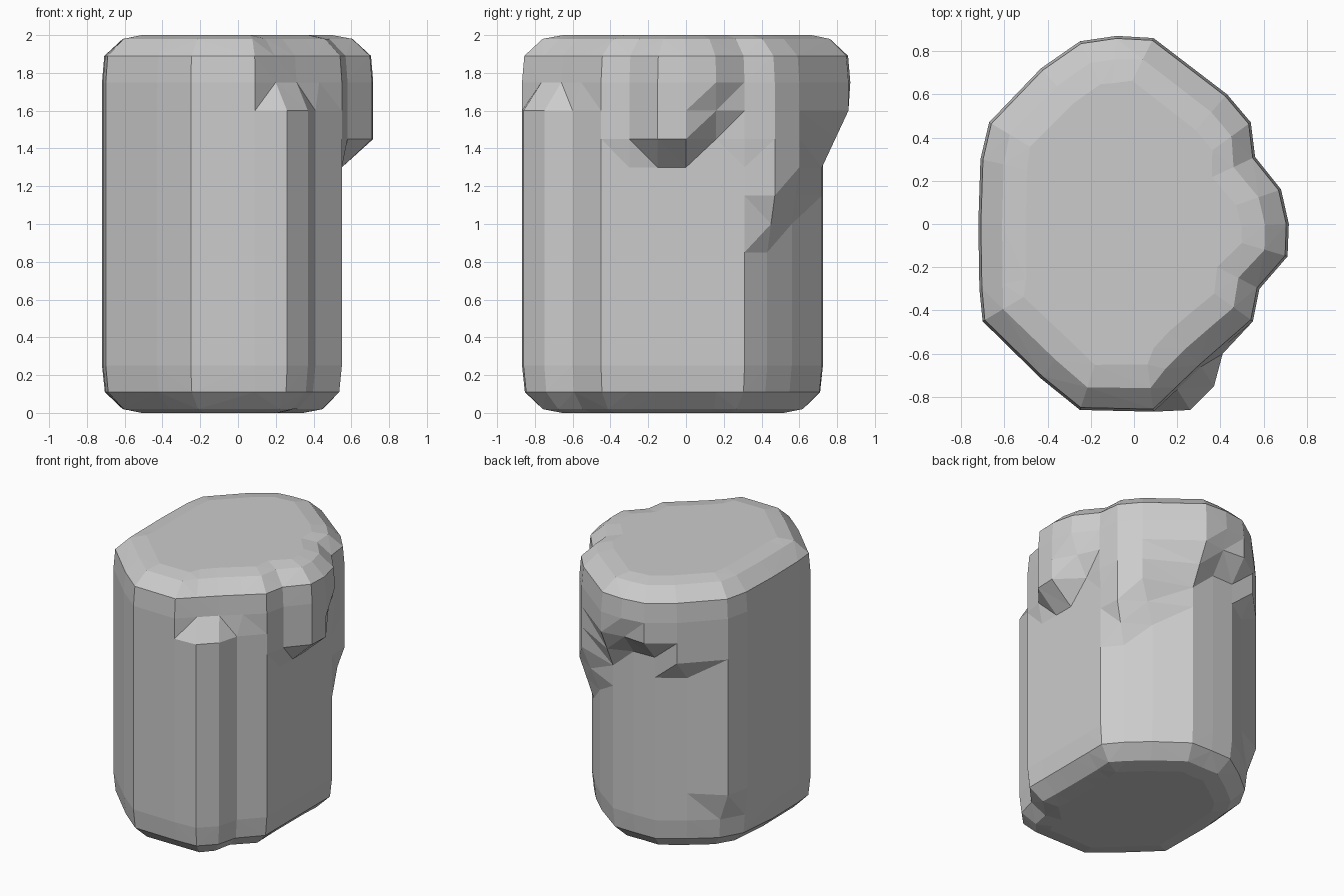
import bpy, bmesh
from mathutils import Vector

if "Cube" in bpy.data.objects:
    bpy.data.objects.remove(bpy.data.objects["Cube"])

# Outline columns, counter-clockwise: (x, y) if straight, or
# (x, y low, x, y high, height where the bulge starts, height where it is full)
COLUMNS = [
    (-.25, -.86), (.09, -.868),
    (.26, -.86, .20, -.765, 1.60, 1.75), (.37, -.75, .31, -.66, 1.60, 1.75),
    (.41, -.60, .43, -.555, 1.60, 1.75), (.55, -.45),
    (.55, -.30, .58, -.30, 1.30, 1.45), (.55, -.15, .71, -.15, 1.30, 1.45),
    (.55, 0, .716, 0, 1.30, 1.45), (.55, .16, .68, .16, 1.45, 1.70),
    (.55, .31, .56, .31, 1.30, 1.45), (.45, .43, .54, .47, .85, 1.15),
    (.31, .56, .43, .60, 1.00, 1.30), (.09, .72, .09, .86, 1.30, 1.60),
    (-.08, .725, -.08, .87, 1.45, 1.65), (-.25, .72, -.25, .845, 1.45, 1.60),
    (-.43, .60, -.43, .72, 1.30, 1.45), (-.60, .46, -.67, .47, .30, .45),
    (-.69, .30, -.71, .30, .30, .45),
    (-.72, 0), (-.715, -.30), (-.70, -.45), (-.43, -.715),
]
# Rings: (height, inset from the outline)
RINGS = [(0, .22), (.02, .11), (.11, .015), (.25, 0), (.45, 0), (.7, 0), (.85, 0),
         (1, 0), (1.15, 0), (1.3, 0), (1.45, 0), (1.6, 0), (1.75, 0),
         (1.89, .012), (1.98, .11), (2, .22)]


def column_at(col, z):
    if len(col) == 2:
        return Vector(col)
    t = min(1, max(0, (z - col[4]) / (col[5] - col[4])))
    return Vector(col[:2]).lerp(Vector(col[2:4]), t)


def ring(z, inset):
    pts = [column_at(c, z) for c in COLUMNS]
    n = len(pts)
    out = []
    for i, p in enumerate(pts):
        # direction along the outline, smoothed over two neighbours each side
        d = (pts[(i + 2) % n] - pts[i - 2]) + (pts[(i + 1) % n] - pts[i - 1])
        d.normalize()
        q = p + Vector((-d.y, d.x)) * inset
        out.append((q.x, q.y, z))
    return out


# Weathered block: stacked rings joined by flat faces
bm = bmesh.new()
loops = [[bm.verts.new(p) for p in ring(z, i)] for z, i in RINGS]
n = len(COLUMNS)
for a, b in zip(loops, loops[1:]):
    for i in range(n):
        j = (i + 1) % n
        bm.faces.new((a[i], a[j], b[j], b[i]))
bm.faces.new(loops[0][::-1])
bm.faces.new(loops[-1])
bmesh.ops.recalc_face_normals(bm, faces=bm.faces[:])
bmesh.ops.triangulate(bm, faces=bm.faces[:])
mesh = bpy.data.meshes.new("weathered_block")
bm.to_mesh(mesh)
bm.free()
bpy.context.collection.objects.link(bpy.data.objects.new("weathered_block", mesh))
